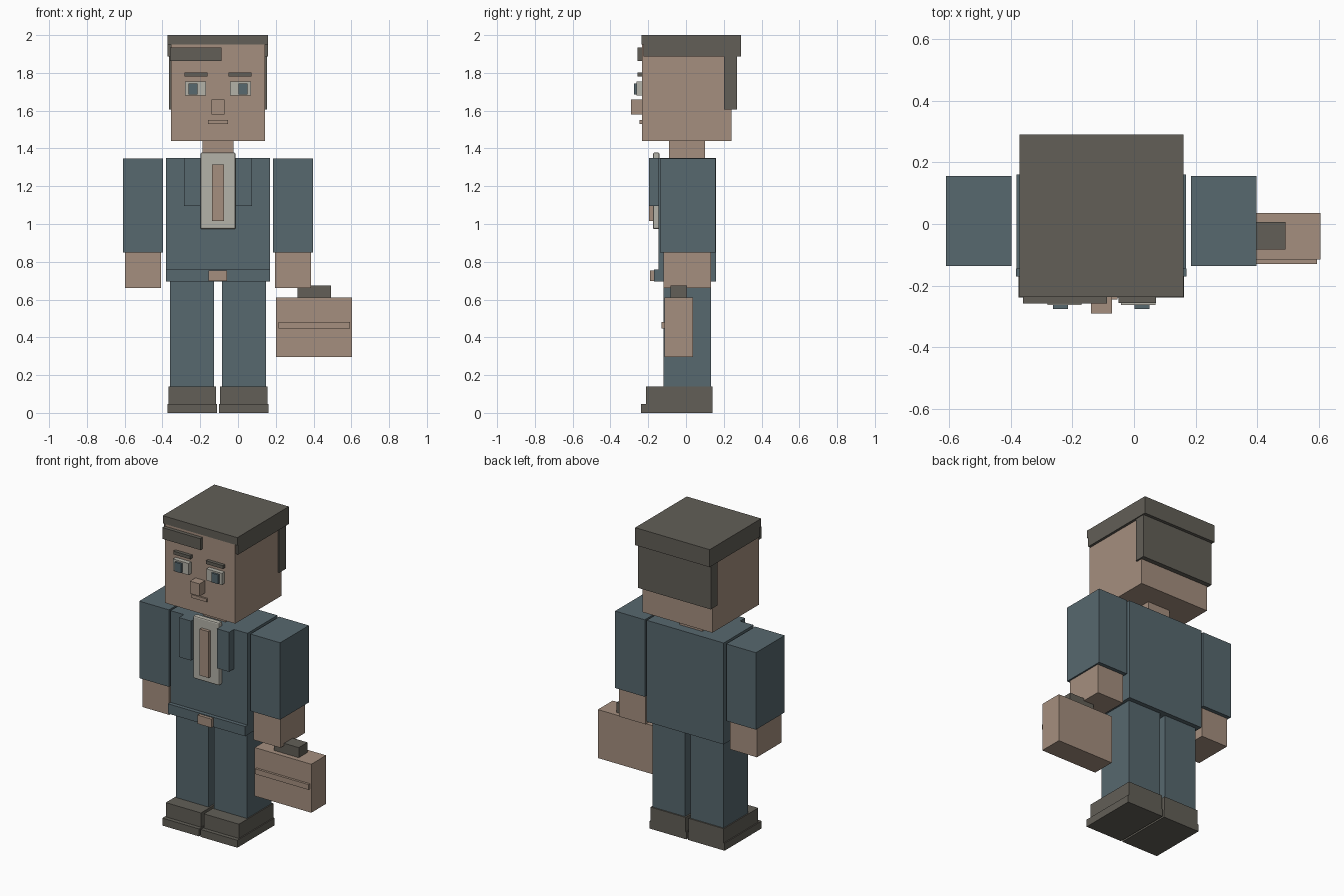
import bpy

default = bpy.data.objects.get("Cube")
if default:
    bpy.data.objects.remove(default, do_unlink=True)

MID = -0.106  # body centre line; the case widens the model to the left


def material(name, r, g, b):
    m = bpy.data.materials.new(name)
    m.use_nodes = True
    m.diffuse_color = (r, g, b, 1)
    m.node_tree.nodes["Principled BSDF"].inputs["Base Color"].default_value = (r, g, b, 1)
    return m


skin = material("tan", 0.376, 0.275, 0.212)
suit = material("slate blue", 0.095, 0.138, 0.158)
dark = material("dark grey brown", 0.122, 0.114, 0.095)
white = material("off white", 0.456, 0.445, 0.392)


def box(name, mat, x, y, z, bevel=0):
    """Box spanning the given (low, high) ranges."""
    spans = (x, y, z)
    bpy.ops.mesh.primitive_cube_add(size=1, location=[(a + b) / 2 for a, b in spans])
    ob = bpy.context.object
    ob.name = name
    ob.scale = [b - a for a, b in spans]
    bpy.ops.object.transform_apply(location=False, rotation=False, scale=True)
    ob.data.materials.append(mat)
    if bevel:
        mod = ob.modifiers.new("soft_corners", "BEVEL")
        mod.width = bevel
        mod.segments = 2
    return ob


def centred(name, mat, half, y, z, bevel=0):
    return box(name, mat, (MID - half, MID + half), y, z, bevel)


def pair(name, mat, near, far, y, z):
    """Two boxes at equal distances either side of the centre line."""
    box("left_" + name, mat, (MID + near, MID + far), y, z)
    box("right_" + name, mat, (MID - far, MID - near), y, z)


# Legs and shoes
pair("sole", dark, 0.006, 0.268, (-0.238, 0.14), (0, 0.048))
pair("shoe", dark, 0.010, 0.261, (-0.212, 0.14), (0.048, 0.14))
pair("leg", suit, 0.020, 0.254, (-0.12, 0.132), (0.14, 0.695))

# Torso, jacket front and belt
centred("torso", suit, 0.275, (-0.145, 0.16), (0.695, 1.35))
centred("belt", suit, 0.276, (-0.17, -0.145), (0.695, 0.758))
centred("buckle", skin, 0.049, (-0.19, -0.17), (0.697, 0.753))
centred("shirt", white, 0.093, (-0.175, -0.14), (0.973, 1.378), 0.008)
centred("tie", skin, 0.032, (-0.195, -0.175), (1.016, 1.315))
pair("lapel", suit, 0.093, 0.179, (-0.195, -0.145), (1.095, 1.35))

# Arms
pair("sleeve", suit, 0.291, 0.503, (-0.137, 0.156), (0.85, 1.347))
pair("hand", skin, 0.302, 0.493, (-0.12, 0.132), (0.66, 0.85))

# Head and face
centred("neck", skin, 0.081, (-0.09, 0.10), (1.35, 1.44))
centred("head", skin, 0.250, (-0.234, 0.24), (1.44, 1.95))
centred("nose", skin, 0.034, (-0.29, -0.234), (1.58, 1.66))
centred("mouth", skin, 0.053, (-0.245, -0.234), (1.53, 1.551))
pair("eye", white, 0.064, 0.175, (-0.262, -0.234), (1.68, 1.755))
pair("iris", suit, 0.108, 0.156, (-0.275, -0.262), (1.685, 1.745))
pair("eyebrow", dark, 0.056, 0.177, (-0.256, -0.234), (1.782, 1.803))

# Hair
centred("hair_cap", dark, 0.266, (-0.226, 0.29), (1.887, 2.0))
centred("hair_front", dark, 0.266, (-0.236, -0.226), (1.95, 2.0))
centred("hair_back", dark, 0.260, (0.20, 0.27), (1.605, 1.887))
box("fringe", dark, (-0.36, -0.088), (-0.258, -0.23), (1.862, 1.935))

# Briefcase
box("case", skin, (0.20, 0.604), (-0.115, 0.036), (0.297, 0.61))
box("case_band", skin, (0.214, 0.594), (-0.13, -0.115), (0.448, 0.482))
box("case_handle", dark, (0.315, 0.492), (-0.083, 0.006), (0.61, 0.675))
